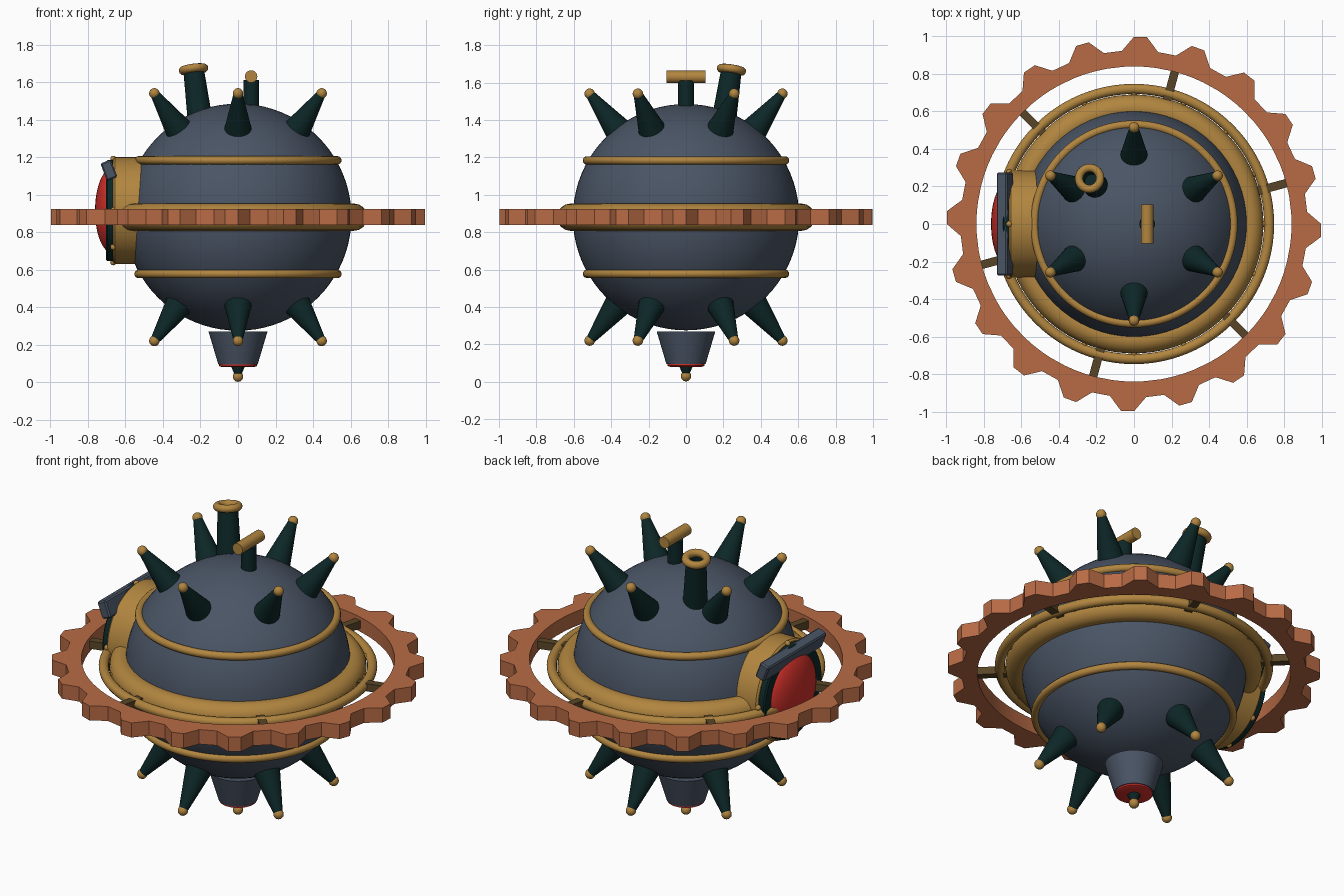
import bpy, bmesh, math
from math import sin, cos, pi, radians
from mathutils import Vector, Matrix

cube = bpy.data.objects.get("Cube")
if cube:
    bpy.data.objects.remove(cube, do_unlink=True)


def material(name, rgb):
    m = bpy.data.materials.new(name)
    m.use_nodes = True
    m.diffuse_color = (*rgb, 1)
    bsdf = m.node_tree.nodes["Principled BSDF"]
    bsdf.inputs["Base Color"].default_value = (*rgb, 1)
    bsdf.inputs["Roughness"].default_value = 0.6
    return m


steel = material("slate_steel", (0.068, 0.09, 0.13))
brass = material("brass", (0.44, 0.235, 0.05))
copper = material("copper", (0.48, 0.147, 0.06))
teal = material("dark_teal", (0.004, 0.02, 0.02))
red = material("signal_red", (0.65, 0.03, 0.023))
brown = material("dark_bronze", (0.102, 0.06, 0.02))

CENTRE = Vector((0, 0, 0.88))
EYE = Vector((0, 0, 0.915))
UP = Vector((0, 0, 1))
OUT = Vector((-1, 0, 0))


def finish(name, bm, mat, angle=35):
    bmesh.ops.recalc_face_normals(bm, faces=bm.faces)
    me = bpy.data.meshes.new(name)
    bm.to_mesh(me)
    bm.free()
    me.materials.append(mat)
    ob = bpy.data.objects.new(name, me)
    bpy.context.collection.objects.link(ob)
    bpy.ops.object.select_all(action='DESELECT')
    ob.select_set(True)
    bpy.context.view_layer.objects.active = ob
    bpy.ops.object.shade_smooth_by_angle(angle=radians(angle))
    return ob


def frame(loc, axis):
    return Matrix.Translation(loc) @ Vector(axis).to_track_quat('Z', 'Y').to_matrix().to_4x4()


def lathe(name, profile, mat, loc=(0, 0, 0), axis=UP, sides=32, closed=False):
    """Revolve (radius, height) points around an axis; open profiles get capped."""
    bm = bmesh.new()
    rings = [[bm.verts.new((r * cos(2 * pi * i / sides), r * sin(2 * pi * i / sides), h))
              for i in range(sides)] for r, h in profile]
    pairs = list(zip(rings, rings[1:]))
    if closed:
        pairs.append((rings[-1], rings[0]))
    else:
        bm.faces.new(rings[0])
        bm.faces.new(rings[-1])
    for a, b in pairs:
        for i in range(sides):
            j = (i + 1) % sides
            bm.faces.new((a[i], a[j], b[j], b[i]))
    bm.transform(frame(loc, axis))
    return finish(name, bm, mat)


def torus(name, major, minor, mat, loc, axis=UP, sides=96, segs=16):
    ring = [(major + minor * cos(2 * pi * k / segs), minor * sin(2 * pi * k / segs))
            for k in range(segs)]
    return lathe(name, ring, mat, loc, axis, sides, closed=True)


def ball(name, radius, mat, loc, scale=(1, 1, 1), u=16, v=10):
    bm = bmesh.new()
    bmesh.ops.create_uvsphere(bm, u_segments=u, v_segments=v, radius=radius)
    bm.transform(Matrix.Translation(loc) @ Matrix.Diagonal((*scale, 1)))
    return finish(name, bm, mat, 60)


def box(name, size, mat, matrix, bevel=0):
    bm = bmesh.new()
    bmesh.ops.create_cube(bm, size=1)
    bm.transform(Matrix.Diagonal((*size, 1)))
    if bevel:
        bmesh.ops.bevel(bm, geom=bm.edges[:], offset=bevel, segments=1, affect='EDGES')
    bm.transform(matrix)
    return finish(name, bm, mat)


# Hull with its bands
ball("hull", 0.605, steel, CENTRE, u=64, v=40)
torus("equator_belt", 0.617, 0.073, brass, CENTRE)
torus("outer_belt_ring", 0.72, 0.027, brass, CENTRE)
for label, side in (("upper", 1), ("lower", -1)):
    torus(label + "_band", 0.53, 0.022, brass, CENTRE + UP * 0.303 * side)
for k in range(16):
    a = 2 * pi * k / 16
    ball("belt_rivet", 0.016, brass, CENTRE + Vector((cos(a), sin(a), 0)) * 0.695, u=10, v=6)

# Toothed ring
TEETH, HALF = 20, 0.043
bm = bmesh.new()
loops = []
for t in range(TEETH):
    for offset, r in ((-6, 0.925), (-2, 0.998), (2, 0.998), (6, 0.925)):
        a = radians(t * 360 / TEETH - 2 + offset)
        loops.append([bm.verts.new((rad * cos(a), rad * sin(a), h)) for rad, h in
                      ((0.84, -HALF), (r, -HALF), (r, HALF), (0.84, HALF))])
for p, q in zip(loops, loops[1:] + loops[:1]):
    for i in range(4):
        j = (i + 1) % 4
        bm.faces.new((p[i], p[j], q[j], q[i]))
bm.transform(Matrix.Translation(CENTRE))
finish("gear_ring", bm, copper, 15)

# Spokes between belt and toothed ring
for k in range(6):
    spin = Matrix.Rotation(radians(15 + 60 * k), 4, 'Z')
    box("spoke", (0.2, 0.045, 0.045), brown,
        Matrix.Translation(CENTRE) @ spin @ Matrix.Translation((0.77, 0, 0)))

# Spikes with ball tips, above and below
for label, side in (("upper", 1), ("lower", -1)):
    for k in range(6):
        a = radians(30 + 60 * k)
        d = Vector((cos(a) * 0.515, sin(a) * 0.515, 0.66 * side)).normalized()
        lathe(label + "_spike", [(0.08, 0.56), (0.025, 0.83)], teal, CENTRE, d, 24)
        ball(label + "_spike_tip", 0.028, brass, CENTRE + d * 0.837)

# Tilted funnel with a hollow mouth
base, mouth = Vector((-0.2, 0.2, 1.38)), Vector((-0.237, 0.243, 1.668))
d = mouth - base
n = d.length
lathe("funnel", [(0.067, 0), (0.055, n), (0.04, n), (0.04, n - 0.12)], teal, base, d, 24)
torus("funnel_rim", 0.057, 0.022, brass, mouth, d, 32, 12)

# Periscope
lathe("periscope_post", [(0.042, 1.4), (0.042, 1.61)], teal, (0.07, 0, 0), UP, 24)
lathe("periscope_head", [(0.033, -0.105), (0.033, 0.105)], brass, (0.07, 0, 1.63), (0, 1, 0), 24)

# Eye port on the right side
lathe("eye_socket", [(0.285, 0.45), (0.285, 0.655), (0.275, 0.665)], brass, EYE, OUT, 64)
lathe("eye_rim", [(0.2, 0.65), (0.27, 0.65), (0.27, 0.695), (0.262, 0.703), (0.2, 0.703)],
      teal, EYE, OUT, 64, closed=True)
ball("eye_lens", 0.225, red, EYE + OUT * 0.672, (0.4, 1, 1), 48, 24)
for k in range(8):
    a = 2 * pi * k / 8
    ball("eye_rivet", 0.017, brass, EYE + Vector((-0.665, 0.275 * sin(a), 0.275 * cos(a))), u=10, v=6)
box("eye_visor", (0.06, 0.55, 0.1), steel,
    Matrix.Translation((-0.688, 0, 1.13)) @ Matrix.Rotation(radians(-21), 4, 'Y'), 0.008)

# Bottom nozzle
lathe("nozzle", [(0.105, 0.095), (0.157, 0.27)], steel, sides=48)
lathe("nozzle_light", [(0.085, 0.08), (0.1, 0.086), (0.1, 0.1)], red, sides=48)
lathe("nozzle_pin", [(0.02, 0.045), (0.037, 0.085)], teal, sides=24)
ball("nozzle_tip", 0.028, brass, (0, 0, 0.03))
